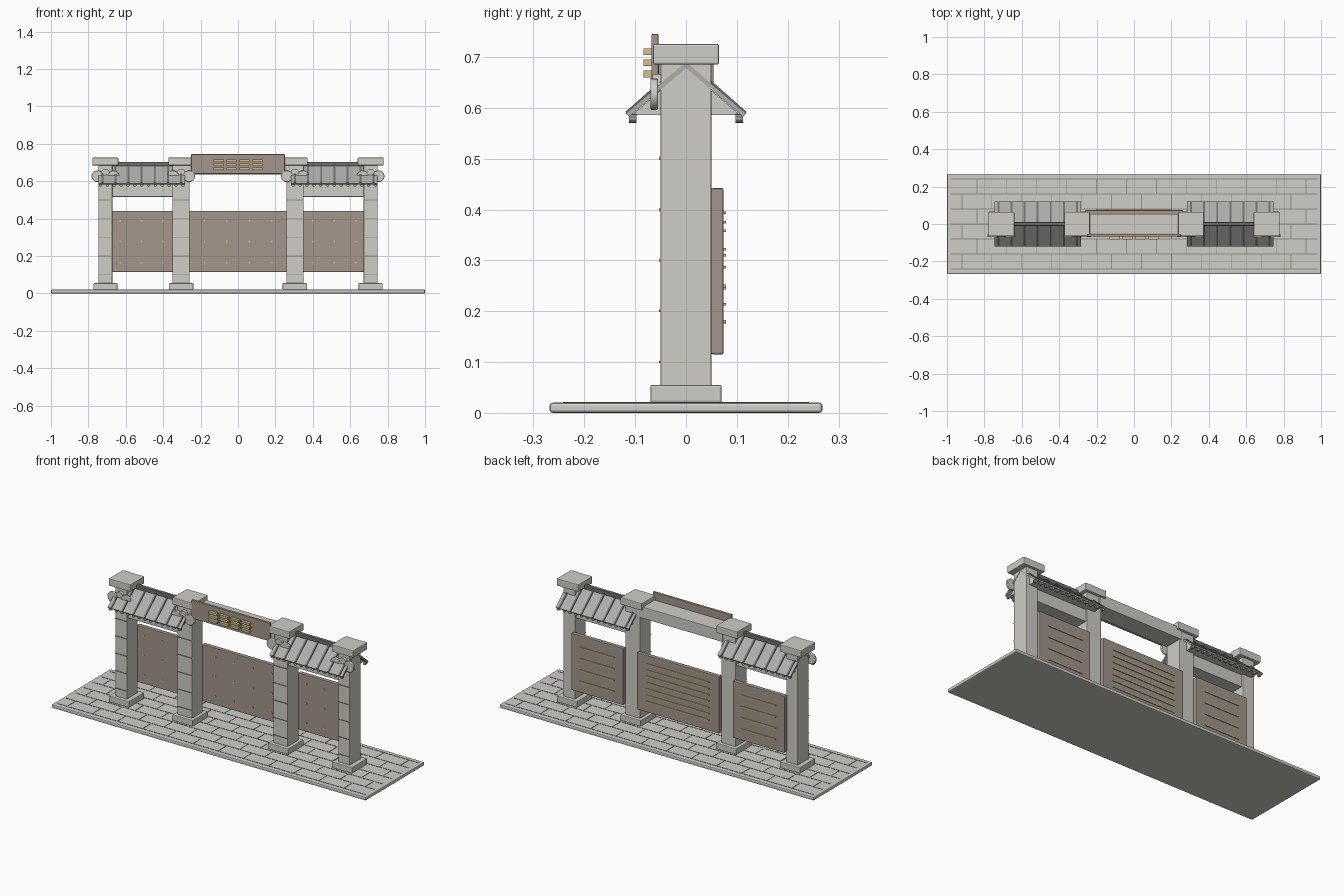
import bpy, bmesh, math
from mathutils import Matrix, Vector

if "Cube" in bpy.data.objects:
    bpy.data.objects.remove(bpy.data.objects["Cube"])


def mat(name, c):
    m = bpy.data.materials.new(name)
    m.diffuse_color = (*c, 1)
    m.use_nodes = True
    m.node_tree.nodes["Principled BSDF"].inputs["Base Color"].default_value = m.diffuse_color
    return m


STONE = mat("stone", (0.62, 0.61, 0.57))
TILE = mat("roof_tile", (0.42, 0.42, 0.41))
DARK = mat("dark_tile", (0.16, 0.16, 0.16))
JOINT = mat("joint", (0.3, 0.3, 0.28))
BROWN = mat("bronze_panel", (0.37, 0.30, 0.26))
GOLD = mat("gold", (0.65, 0.53, 0.28))


def finish(name, bm, material, bevel=0):
    me = bpy.data.meshes.new(name)
    bmesh.ops.recalc_face_normals(bm, faces=bm.faces)
    bm.to_mesh(me)
    bm.free()
    me.materials.append(material)
    ob = bpy.data.objects.new(name, me)
    bpy.context.collection.objects.link(ob)
    if bevel:
        b = ob.modifiers.new("bevel", 'BEVEL')
        b.width, b.segments = bevel, 2
    return ob


def add_box(bm, x0, x1, y0, y1, z0, z1):
    m = Matrix.Translation(((x0 + x1) / 2, (y0 + y1) / 2, (z0 + z1) / 2))
    bmesh.ops.create_cube(bm, size=1, matrix=m @ Matrix.Diagonal((x1 - x0, y1 - y0, z1 - z0, 1)))


def boxes(name, material, items, bevel=0):
    bm = bmesh.new()
    for it in items:
        add_box(bm, *it)
    return finish(name, bm, material, bevel)


def cylinders(name, material, items, r, depth, seg=16, bevel=0):
    """Cylinders whose axis runs along y, at the given centres."""
    bm = bmesh.new()
    for p in items:
        m = Matrix.Translation(p) @ Matrix.Rotation(math.pi / 2, 4, 'X')
        bmesh.ops.create_cone(bm, cap_ends=True, segments=seg, radius1=r, radius2=r, depth=depth, matrix=m)
    return finish(name, bm, material, bevel)


def prism(name, material, profile, spans):
    """Extrude a y-z profile along each x span."""
    bm = bmesh.new()
    for x0, x1 in spans:
        f = bm.faces.new([bm.verts.new((x0, y, z)) for y, z in profile])
        g = bmesh.ops.extrude_face_region(bm, geom=[f])["geom"]
        bmesh.ops.translate(bm, vec=(x1 - x0, 0, 0), verts=[v for v in g if isinstance(v, bmesh.types.BMVert)])
    return finish(name, bm, material)


# plinth and paving joints
boxes("plinth", STONE, [(-1, 1, -.268, .268, 0, .02)], .006)
rows = [-.24 + .08 * i for i in range(7)]
joints = [(-.98, .98, y - .002, y + .002, .019, .0215) for y in rows]
for i, y in enumerate(rows[:-1]):
    for k in range(12):
        x = -.92 + .16 * k + (.08 if i % 2 else 0)
        joints.append((x - .002, x + .002, y, y + .08, .019, .0215))
boxes("paving_joints", JOINT, joints)

# pillars with footings, caps, front joints and scroll drums
for side in (-1, 1):
    for kind, cx, hw, fw, cw in (("inner", .304, .046, .065, .068), ("outer", .709, .037, .064, .069)):
        x = side * cx
        n = kind + ("_left" if side < 0 else "_right")
        boxes("pillar_" + n, STONE, [(x - hw, x + hw, -.05, .05, .02, .69)], .003)
        boxes("footing_" + n, STONE, [(x - fw, x + fw, -.07, .07, .02, .055)], .004)
        boxes("cap_" + n, STONE, [(x - cw, x + cw, -.065, .065, .685, .726)], .004)
        boxes("pillar_joints_" + n, JOINT,
              [(x - hw, x + hw, -.053, -.049, z - .002, z + .002) for z in (.1, .2, .3, .4, .5)])
        cylinders("scroll_drums_" + n, STONE, [(x - .043, -.0625, .627), (x + .043, -.0625, .627)],
                  .031, .015, 20, .003)
        cylinders("scroll_centre_" + n, STONE, [(x, -.056, .645)], .022, .02, 16)

# centre beam and sign board with a plain gilded inlay
boxes("centre_beam", STONE, [(-.27, .27, -.054, .054, .636, .702)], .003)
boxes("sign_board", BROWN, [(-.25, .25, -.068, -.054, .64, .745)], .002)
inlay = []
for i in range(4):
    cx = -.103 + i * .069
    for j in range(3):
        inlay.append((cx - .027, cx + .027, -.084, -.066, .66 + .022 * j, .673 + .022 * j))
boxes("sign_inlay", GOLD, inlay)

# side beams and tiled roofs
for side, n in ((-1, "left"), (1, "right")):
    c = side * .515
    boxes("side_beam_" + n, STONE, [(c - .17, c + .17, -.04, .04, .517, .59)], .002)
    x0, x1 = c - .232, c + .232
    prism("roof_core_" + n, STONE, [(-.106, .586), (.106, .586), (0, .677)], [(x0 + .02, x1 - .02)])
    ribs = [c - .21 + .07 * i for i in range(7)]
    for s, f in ((-1, "front"), (1, "back")):
        slab = [(0, .678), (s * .112, .582), (s * .119, .589), (0, .69)]
        rib = [(0, .688), (s * .117, .586), (s * .118, .593), (0, .697)]
        prism(f"roof_{f}_{n}", TILE, slab, [(x0, x1)])
        prism(f"roof_ribs_{f}_{n}", DARK, rib, [(x - .005, x + .005) for x in ribs])
        cylinders(f"eave_ends_{f}_{n}", TILE,
                  [(x0 + .012 + .44 / 12 * i, s * .105, .579) for i in range(13)], .009, .015, 10)
    boxes("roof_ridge_" + n, DARK, [(c - .2, c + .2, -.01, .01, .68, .704)], .003)

# panels with front studs and raised lines on the back
for n, x0, x1, sx, half, zs in (
        ("left", -.678, -.348, (-.63, -.515, -.40), .11, [.18 + .065 * i for i in range(4)]),
        ("centre", -.262, .262, (-.18, -.06, .06, .18), .2, [.178 + .036 * i for i in range(7)]),
        ("right", .348, .678, (.40, .515, .63), .11, [.18 + .065 * i for i in range(4)])):
    boxes("panel_" + n, BROWN, [(x0, x1, .049, .074, .115, .442)], .004)
    cylinders("panel_studs_" + n, GOLD, [(x, .049, z) for x in sx for z in (.165, .278, .39)], .005, .006, 10)
    c = (x0 + x1) / 2
    boxes("panel_lines_" + n, GOLD, [(c - half, c + half, .073, .079, z - .0025, z + .0025) for z in zs])

# smooth shading for round parts
for ob in bpy.data.objects:
    if ob.name.startswith(("scroll", "eave", "panel_studs")):
        bpy.ops.object.select_all(action='DESELECT')
        ob.select_set(True)
        bpy.context.view_layer.objects.active = ob
        bpy.ops.object.shade_smooth_by_angle()
